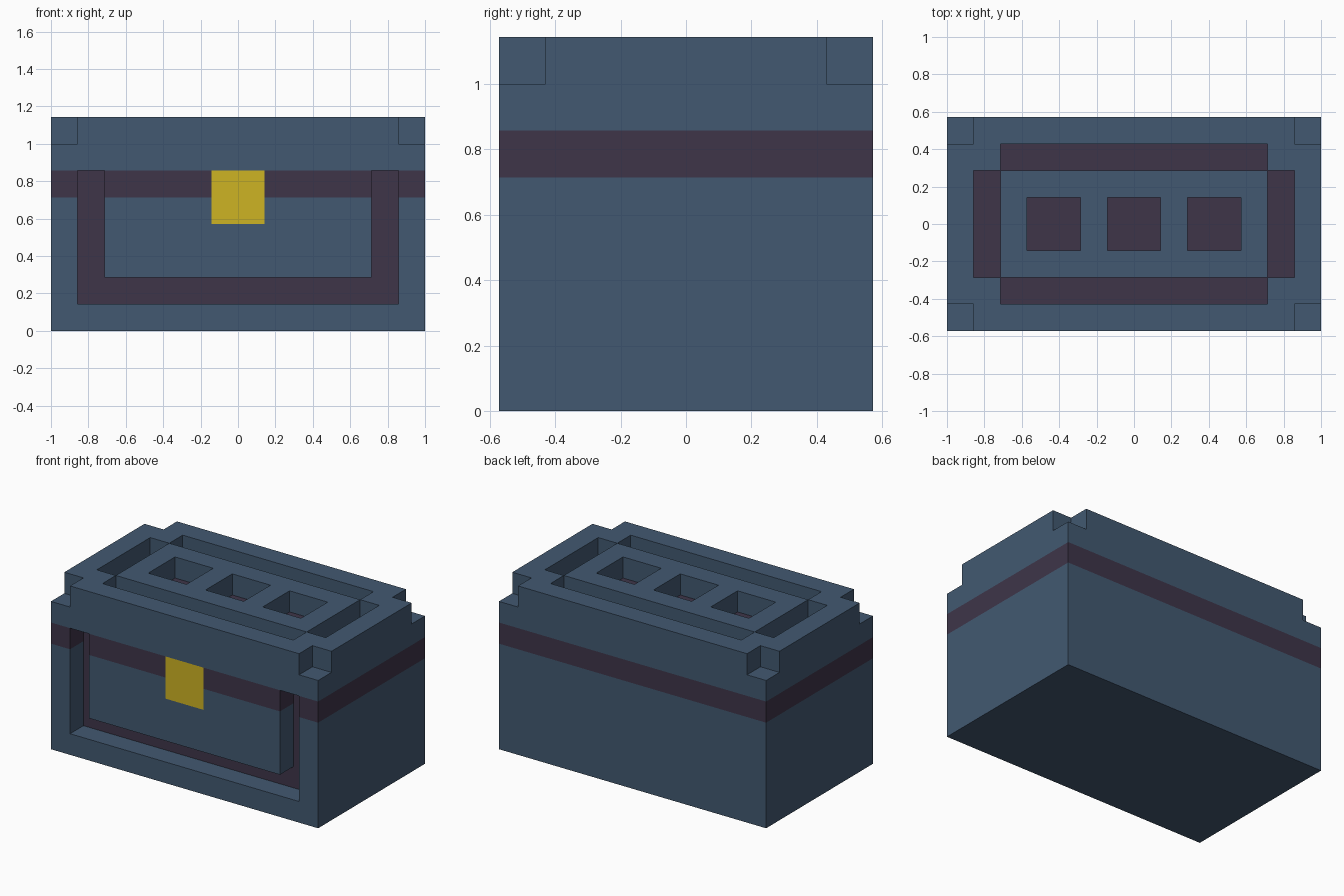
import bpy, bmesh
from mathutils import Vector

if "Cube" in bpy.data.objects:
    bpy.data.objects.remove(bpy.data.objects["Cube"])

U = 1 / 7  # one block of the model; the chest is 14 x 8 x 8 blocks


def material(name, rgb):
    m = bpy.data.materials.new(name)
    lin = [((c / 255 + 0.055) / 1.055) ** 2.4 for c in rgb]
    m.diffuse_color = (*lin, 1)
    m.use_nodes = True
    m.node_tree.nodes["Principled BSDF"].inputs["Base Color"].default_value = m.diffuse_color
    return m


BLUE = material("slate blue", (66, 89, 113))
PURPLE = material("dark plum", (62, 53, 73))
YELLOW = material("gold yellow", (206, 180, 36))

# Carved regions in blocks: (x0, x1, y0, y1, z0, z1)
CLASP = (-1, 1, -4, -3, 4, 6)
FRONT_GROOVE = [(-6, -5, -4, -3, 1, 6), (5, 6, -4, -3, 1, 6), (-6, 6, -4, -3, 1, 2)]
LID_GROOVE = [(-5, 5, 2, 3, 7, 8), (-5, 5, -3, -2, 7, 8),
              (-6, -5, -2, 2, 7, 8), (5, 6, -2, 2, 7, 8)]
LID_PITS = [(x - 1, x + 1, -1, 1, 7, 8) for x in (-3, 0, 3)]
LID_CORNERS = [(x, x + 1, y, y + 1, 7, 8) for x in (-7, 6) for y in (-4, 3)]

# Direction, and the four corners of that side of a unit block
SIDES = {
    (1, 0, 0): [(1, 0, 0), (1, 1, 0), (1, 1, 1), (1, 0, 1)],
    (-1, 0, 0): [(0, 0, 0), (0, 0, 1), (0, 1, 1), (0, 1, 0)],
    (0, 1, 0): [(0, 1, 0), (0, 1, 1), (1, 1, 1), (1, 1, 0)],
    (0, -1, 0): [(0, 0, 0), (1, 0, 0), (1, 0, 1), (0, 0, 1)],
    (0, 0, 1): [(0, 0, 1), (1, 0, 1), (1, 1, 1), (0, 1, 1)],
    (0, 0, -1): [(0, 0, 0), (0, 1, 0), (1, 1, 0), (1, 0, 0)],
}


def inside(p, b):
    return all(b[2 * i] <= p[i] < b[2 * i + 1] for i in range(3))


def block_part(name, box, carved, mats, is_floor=lambda cell, side: False):
    """Solid of blocks filling box minus the carved boxes; floors get mats[1]."""
    cells = {(x, y, z) for x in range(box[0], box[1]) for y in range(box[2], box[3])
             for z in range(box[4], box[5])
             if not any(inside((x, y, z), c) for c in carved)}
    bm = bmesh.new()
    verts = {}
    for c in sorted(cells):
        for side, quad in SIDES.items():
            if tuple(a + b for a, b in zip(c, side)) in cells:
                continue
            corners = []
            for q in quad:
                k = tuple(a + b for a, b in zip(c, q))
                if k not in verts:
                    verts[k] = bm.verts.new(Vector(k) * U)
                corners.append(verts[k])
            bm.faces.new(corners).material_index = int(is_floor(c, side))
    # Merge the blocks' flat faces
    bmesh.ops.dissolve_limit(bm, angle_limit=0.01, verts=bm.verts[:],
                             edges=bm.edges[:], delimit={'MATERIAL'})
    me = bpy.data.meshes.new(name)
    bm.to_mesh(me)
    bm.free()
    for m in mats:
        me.materials.append(m)
    ob = bpy.data.objects.new(name, me)
    bpy.context.collection.objects.link(ob)
    return ob


# Lower box with the U-shaped front groove, plum at the back of the groove
block_part("chest_base", (-7, 7, -4, 4, 0, 5), FRONT_GROOVE + [CLASP], [BLUE, PURPLE],
           lambda c, s: s == (0, -1, 0) and c[1] == -3)

# Plum band all around under the lid
block_part("band", (-7, 7, -4, 4, 5, 6), FRONT_GROOVE + [CLASP], [PURPLE])

# Lid with sunken frame, three pits and notched corners, plum on the sunken floors
block_part("lid", (-7, 7, -4, 4, 6, 8), LID_GROOVE + LID_PITS + LID_CORNERS, [BLUE, PURPLE],
           lambda c, s: s == (0, 0, 1) and c[2] == 6 and -6 <= c[0] < 6)

# Clasp set flush in the front
block_part("clasp", CLASP, [], [YELLOW])
